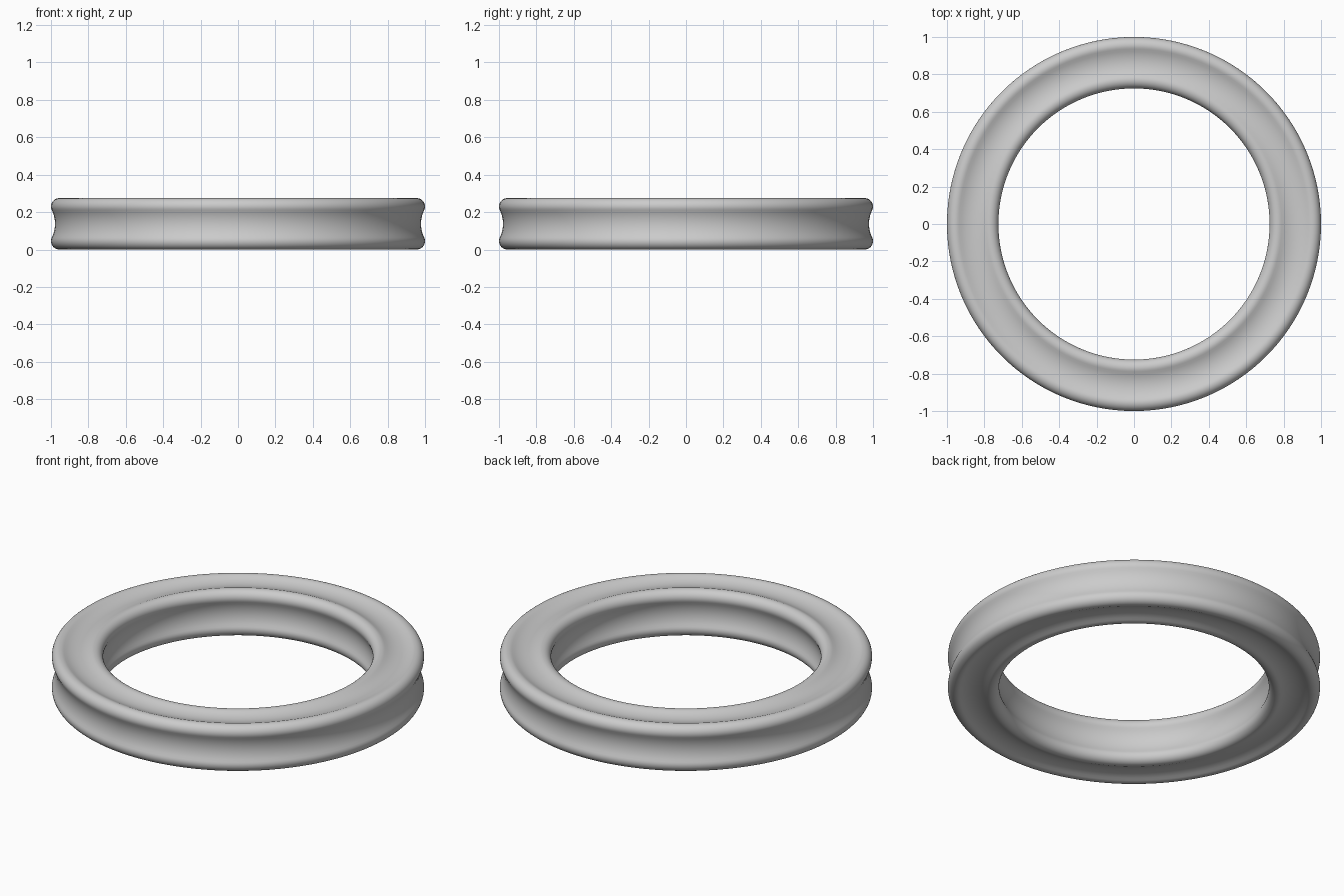
import bpy, bmesh
from math import sin, cos, pi, atan2, tau

cube = bpy.data.objects.get("Cube")
if cube:
    bpy.data.objects.remove(cube)

HALF = 0.1375          # half the width of the cross-section
CENTRE = 1 - HALF      # ring radius at the middle of the section
LOBE = 0.045           # radius of the rounded corners
WAIST = 0.116          # distance from section centre to the hollow sides
SEGMENTS = 128

# Hollow arc tangent to the two neighbouring lobes
off = HALF - LOBE
gap = WAIST - off
hollow = (gap**2 + off**2 - LOBE**2) / (2 * (LOBE - gap))
tilt = atan2(off, hollow + gap)


def arc(cx, cy, radius, start, end, steps):
    return [(cx + radius * cos(start + (end - start) * i / steps),
             cy + radius * sin(start + (end - start) * i / steps))
            for i in range(steps)]


# One side of the section: hollow, then lobe; repeated by quarter turns
side = arc(WAIST + hollow, 0, hollow, pi + tilt, pi - tilt, 10)
side += arc(off, off, LOBE, -tilt, pi / 2 + tilt, 12)
section = [(x * cos(a) - y * sin(a), x * sin(a) + y * cos(a))
           for a in (k * pi / 2 for k in range(4)) for x, y in side]

# Sweep the section around the vertical axis
bm = bmesh.new()
rings = []
for s in range(SEGMENTS):
    a = tau * s / SEGMENTS
    rings.append([bm.verts.new(((CENTRE + x) * cos(a), (CENTRE + x) * sin(a), HALF + z))
                  for x, z in section])
n = len(section)
for s in range(SEGMENTS):
    r, q = rings[s], rings[(s + 1) % SEGMENTS]
    for i in range(n):
        j = (i + 1) % n
        bm.faces.new((r[i], q[i], q[j], r[j])).smooth = True
bmesh.ops.recalc_face_normals(bm, faces=bm.faces)
mesh = bpy.data.meshes.new("seal_ring")
bm.to_mesh(mesh)
bm.free()
ring = bpy.data.objects.new("seal_ring", mesh)
bpy.context.collection.objects.link(ring)

# Plain grey
grey = bpy.data.materials.new("grey")
grey.use_nodes = True
colour = (0.6, 0.6, 0.6, 1)
grey.diffuse_color = colour
grey.node_tree.nodes["Principled BSDF"].inputs["Base Color"].default_value = colour
mesh.materials.append(grey)
